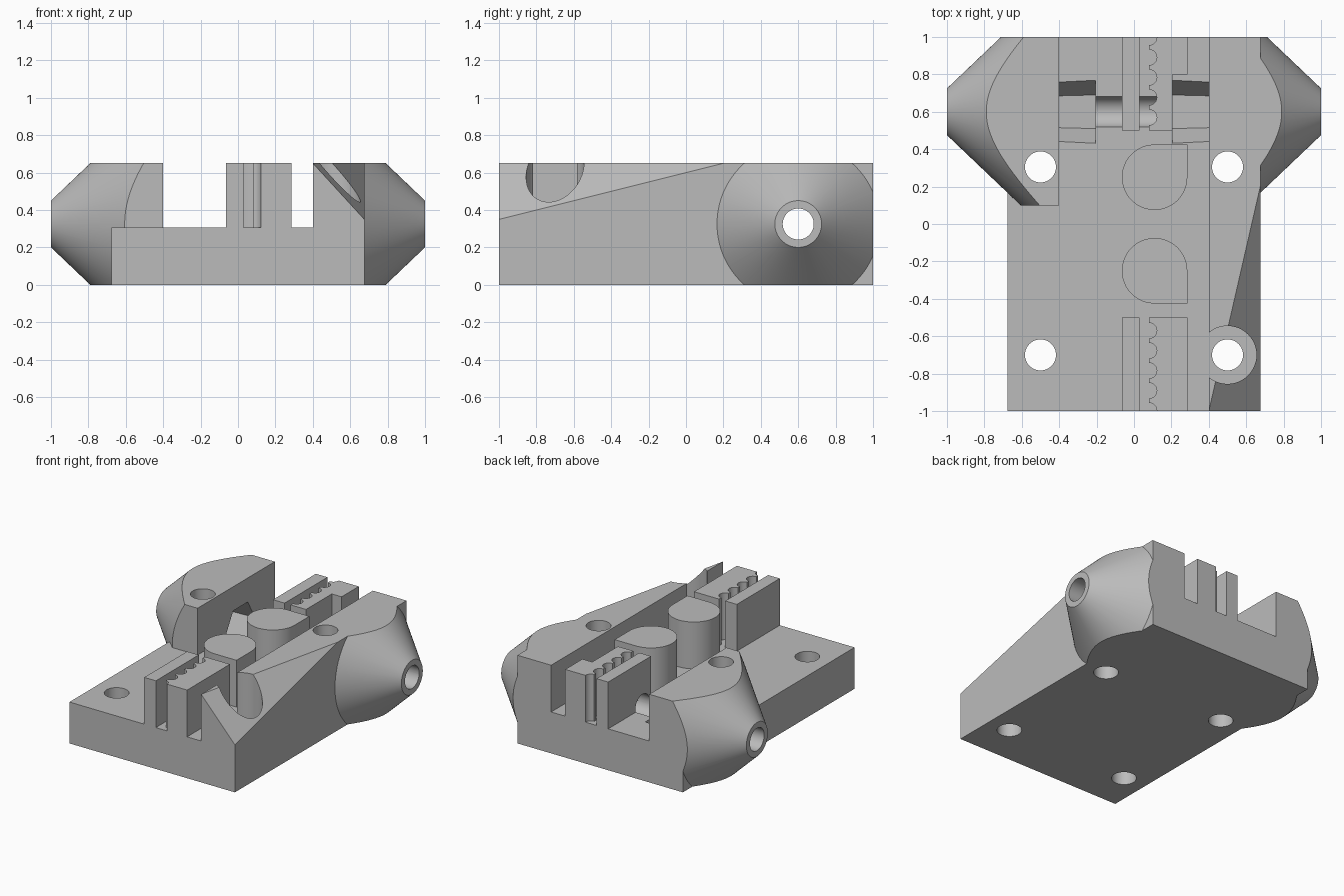
import bpy, bmesh
from math import cos, sin, pi

if "Cube" in bpy.data.objects:
    bpy.data.objects.remove(bpy.data.objects["Cube"])

grey = bpy.data.materials.new("plain grey")
grey.use_nodes = True
grey.diffuse_color = (0.5, 0.5, 0.5, 1)
grey.node_tree.nodes["Principled BSDF"].inputs["Base Color"].default_value = (0.5, 0.5, 0.5, 1)

HEIGHT, FLOOR, WALL, SIDE = 0.65, 0.305, 0.4, 0.675
AXIS_Y, AXIS_Z, HOLE = 0.6, 0.325, 0.083


def hull(name, points):
    """Convex solid around the given points."""
    bm = bmesh.new()
    for p in points:
        bm.verts.new(p)
    bmesh.ops.convex_hull(bm, input=bm.verts[:])
    bmesh.ops.dissolve_limit(bm, angle_limit=0.005, verts=bm.verts[:], edges=bm.edges[:])
    bmesh.ops.recalc_face_normals(bm, faces=bm.faces[:])
    mesh = bpy.data.meshes.new(name)
    bm.to_mesh(mesh)
    bm.free()
    mesh.materials.append(grey)
    obj = bpy.data.objects.new(name, mesh)
    bpy.context.collection.objects.link(obj)
    return obj


def box(name, xs, ys, zs):
    return hull(name, [(x, y, z) for x in xs for y in ys for z in zs])


def ring(r, n):
    return [(r * cos(2 * pi * i / n), r * sin(2 * pi * i / n)) for i in range(n)]


def post(name, x, y, r, z0, z1, n=48, extra=()):
    """Upright cylinder; extra points stretch its outline."""
    outline = [(x + a, y + b) for a, b in ring(r, n) + list(extra)]
    return hull(name, [(a, b, z) for a, b in outline for z in (z0, z1)])


def spindle(name, x0, r0, x1, r1, n):
    """Cone or prism along the cross axis."""
    return hull(name, [(x, AXIS_Y + a, AXIS_Z + b)
                       for x, r in ((x0, r0), (x1, r1)) for a, b in ring(r, n)])


def combine(obj, other, operation):
    mod = obj.modifiers.new(operation, "BOOLEAN")
    mod.object, mod.operation, mod.solver = other, operation, "EXACT"
    bpy.context.view_layer.objects.active = obj
    bpy.ops.object.modifier_apply(modifier=mod.name)
    bpy.data.objects.remove(other)


# Base plate
body = box("clamp_body", (-SIDE, SIDE), (-1, 1), (0, FLOOR))

# Side wall with its sloping outer corner
wall = [(x, y, 0.1) for x in (WALL, SIDE) for y in (-1, 1)]
wall += [(WALL, -1, HEIGHT), (SIDE, -1, 0.35), (SIDE, 0.2, HEIGHT),
         (SIDE, 1, HEIGHT), (WALL, 1, HEIGHT)]
combine(body, hull("side_wall", wall), "UNION")

# Counterbore in the wall's low end
combine(body, post("counterbore", 0.5, -0.7, 0.155, FLOOR, 1), "DIFFERENCE")

# Conical housings, trimmed to the block's envelope
for s in (-1, 1):
    cone = spindle("housing", s * WALL, 0.696, s, 0.125, 128)
    trim = box("housing_trim", (-1.1, 1.1), (0.1, 1), (0, HEIGHT))
    combine(cone, trim, "INTERSECT")
    combine(body, cone, "UNION")

# Belt guides: a plain plate facing a toothed rack
for s in (-1, 1):
    ends = (s * 0.5, s)
    combine(body, box("guide_plate", (-0.065, 0.03), ends, (0.1, HEIGHT)), "UNION")
    rack = box("belt_rack", (0.08, 0.285), ends, (0.1, HEIGHT))
    for i in range(5):
        combine(rack, post("tooth_gap", 0.08, s * (0.57 + 0.107 * i), 0.042, FLOOR, 1, 24), "DIFFERENCE")
    if s > 0:
        combine(rack, box("nut_clearance", (0.205, 0.3), (0.4, 0.8), (FLOOR, 1)), "DIFFERENCE")
    combine(body, rack, "UNION")

# Rounded belt posts with one square corner
for s in (-1, 1):
    combine(body, post("belt_post", 0.11, s * 0.25, 0.175, 0.1, HEIGHT, 64,
                       [(0.175, s * 0.175)]), "UNION")

# Cross bore and tapered hexagonal nut pockets
combine(body, spindle("cross_bore", -1.1, HOLE, 1.1, HOLE, 48), "DIFFERENCE")
for s in (-1, 1):
    combine(body, spindle("nut_pocket", s * 0.205, 0.18, s * 0.75, 0.153, 6), "DIFFERENCE")

# Mounting holes
for x in (-0.5, 0.5):
    for y in (-0.7, 0.305):
        combine(body, post("mounting_hole", x, y, HOLE, -0.1, 1), "DIFFERENCE")

# Smooth the round surfaces, keep the edges sharp
bpy.ops.object.select_all(action="DESELECT")
body.select_set(True)
bpy.context.view_layer.objects.active = body
bpy.ops.object.shade_smooth_by_angle(angle=0.4)
